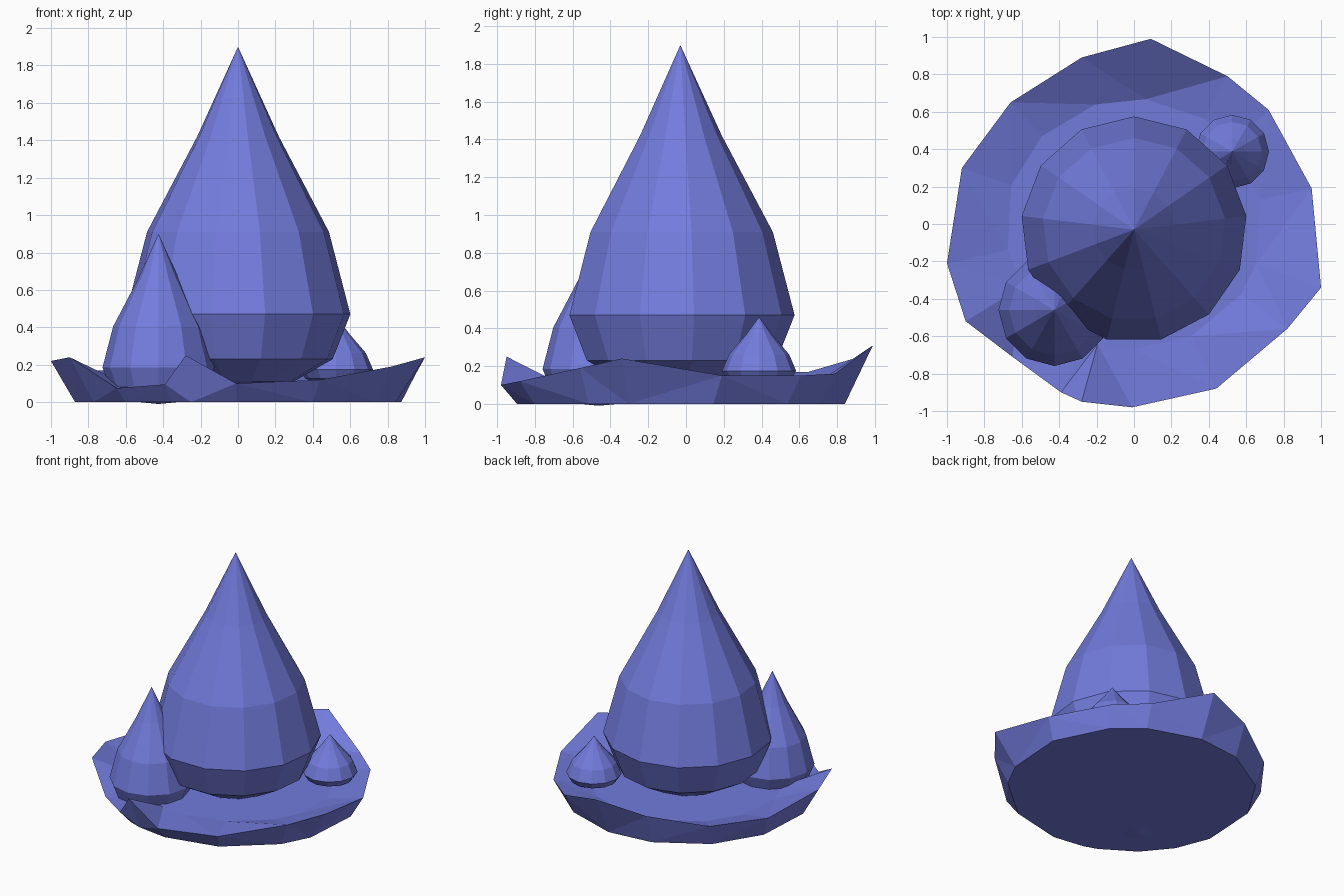
import bpy, bmesh
from math import sin, cos, pi, atan2

if "Cube" in bpy.data.objects:
    bpy.data.objects.remove(bpy.data.objects["Cube"])

mat = bpy.data.materials.new("blue_violet")
mat.diffuse_color = (0.17, 0.2, 0.72, 1)
mat.use_nodes = True
mat.node_tree.nodes["Principled BSDF"].inputs["Base Color"].default_value = mat.diffuse_color


def finish(bm, name):
    bmesh.ops.recalc_face_normals(bm, faces=bm.faces)
    mesh = bpy.data.meshes.new(name)
    bm.to_mesh(mesh)
    bm.free()
    mesh.materials.append(mat)
    obj = bpy.data.objects.new(name, mesh)
    bpy.context.collection.objects.link(obj)


def bridge(bm, a, b):
    n = len(a)
    for i in range(n):
        j = (i + 1) % n
        bm.faces.new((a[i], a[j], b[j], b[i]))


# Teardrop profile: radius, depth below the tip
PROFILE = [(0.22, 0.48), (0.49, 0.99), (0.605, 1.43), (0.51, 1.67), (0.3, 1.79)]


def drop(name, tip, width, height, sides, turn=0.0):
    bm = bmesh.new()
    x, y, z = tip
    rings = []
    for k, (r, d) in enumerate(PROFILE):
        rings.append([bm.verts.new((x + r * width * cos(turn + 2 * pi * i / sides),
                                    y + r * width * sin(turn + 2 * pi * i / sides),
                                    z - d * height)) for i in range(sides)])
    for a, b in zip(rings, rings[1:]):
        bridge(bm, a, b)
    top = bm.verts.new(tip)
    low = bm.verts.new((x, y, z - 1.82 * height))
    for i in range(sides):
        j = (i + 1) % sides
        bm.faces.new((top, rings[0][i], rings[0][j]))
        bm.faces.new((low, rings[-1][j], rings[-1][i]))
    finish(bm, name)


# Jagged dish: irregular rim, round foot and shallow floor
RIM = [(0.09, 0.99, 0.31), (0.5, 0.79, 0.16), (0.72, 0.61, 0.15), (0.95, 0.19, 0.15),
       (1.0, -0.34, 0.24), (0.82, -0.56, 0.19), (0.44, -0.88, 0.12), (-0.01, -0.98, 0.1),
       (-0.28, -0.95, 0.25), (-0.39, -0.9, 0.095), (-0.65, -0.71, 0.075), (-0.9, -0.52, 0.24),
       (-1.0, -0.21, 0.22), (-0.92, 0.3, 0.17), (-0.66, 0.65, 0.17), (-0.28, 0.89, 0.24)]
bm = bmesh.new()
rim = [bm.verts.new(p) for p in RIM]
angles = [atan2(p[1], p[0]) for p in RIM]
foot = [bm.verts.new((0.89 * cos(a), 0.87 * sin(a) - 0.025, 0)) for a in angles]
floor = [bm.verts.new((0.69 * cos(a), 0.67 * sin(a), 0.095)) for a in angles]
bridge(bm, foot, rim)
bridge(bm, rim, floor)
bm.faces.new(foot)
bm.faces.new(floor)
bmesh.ops.triangulate(bm, faces=[f for f in bm.faces if len(f.verts) == 4])
finish(bm, "jagged_base")

# Three crystal drops
drop("large_drop", (0, -0.03, 1.9), 1.0, 1.0, 13, pi / 2)
drop("medium_drop", (-0.425, -0.46, 0.9), 0.495, 0.5, 12)
drop("small_drop", (0.525, 0.387, 0.46), 0.325, 0.2, 12)
